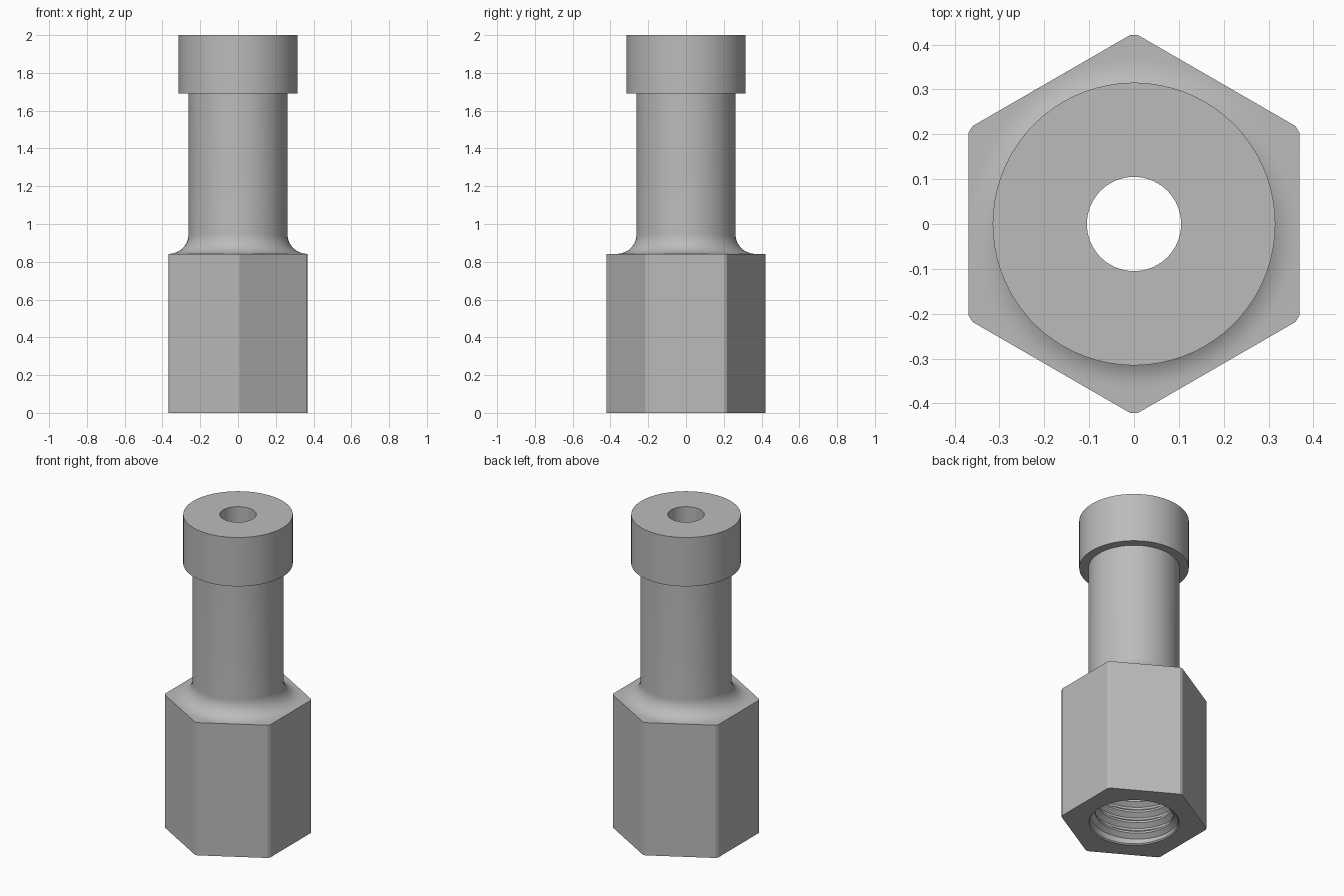
import bpy, bmesh
from math import sin, cos, pi, radians, acos, degrees

if "Cube" in bpy.data.objects:
    bpy.data.objects.remove(bpy.data.objects["Cube"], do_unlink=True)

steel = bpy.data.materials.new("plain_grey_metal")
steel.use_nodes = True
grey = (0.5, 0.5, 0.5, 1)
steel.diffuse_color = grey
steel.node_tree.nodes["Principled BSDF"].inputs["Base Color"].default_value = grey

FLAT, CORNER = 0.369, 0.421          # hexagon flat and blunted corner radii
BORE, MOUTH, CREST, WALL = 0.105, 0.26, 0.224, 0.253
SHOULDER, NECK, FILLET = 0.842, 0.262, 0.104
PITCH, DEPTH = 0.07, 0.64


def loft(name, rings, closed):
    """Skin equal-length rings of points; closed joins the last ring to the first."""
    bm = bmesh.new()
    loops = [[bm.verts.new(p) for p in ring] for ring in rings]
    pairs = list(zip(loops, loops[1:]))
    if closed:
        pairs.append((loops[-1], loops[0]))
    else:
        bm.faces.new(loops[0])
        bm.faces.new(loops[-1])
    n = len(loops[0])
    for a, b in pairs:
        for i in range(n):
            j = (i + 1) % n
            bm.faces.new((a[i], a[j], b[j], b[i]))
    bmesh.ops.recalc_face_normals(bm, faces=bm.faces)
    mesh = bpy.data.meshes.new(name)
    bm.to_mesh(mesh)
    bm.free()
    mesh.materials.append(steel)
    obj = bpy.data.objects.new(name, mesh)
    bpy.context.collection.objects.link(obj)
    bpy.ops.object.select_all(action='DESELECT')
    obj.select_set(True)
    bpy.context.view_layer.objects.active = obj
    bpy.ops.object.shade_smooth_by_angle(angle=radians(25))
    return obj


# Angles shared by every ring, with extra points at the blunted hexagon corners
edge = degrees(acos(FLAT / CORNER))
offsets = [-30] + [edge * k / 6 for k in range(-6, 7)]
angles = [radians(60 * side + o) for side in range(6) for o in offsets]


def hex_radius(a):
    local = (a + pi / 6) % (pi / 3) - pi / 6
    return min(FLAT / cos(local), CORNER)


def ring(radius, z):
    pts = []
    for a in angles:
        r = hex_radius(a) if radius == "hex" else radius
        pts.append((r * cos(a), r * sin(a), z))
    return pts


# Adapter body: hexagon, filleted neck, collar, through bore and tapped hole
fillet = []
for k in range(13):
    t = pi / 2 * k / 12
    fillet.append((NECK + FILLET * (1 - sin(t)), SHOULDER + FILLET * (1 - cos(t))))
profile = [("hex", 0), ("hex", SHOULDER)] + fillet + [
    (NECK, 1.69), (0.315, 1.69), (0.315, 2),
    (BORE, 2), (BORE, DEPTH + 0.07),
    (WALL, DEPTH), (WALL, MOUTH - WALL), (MOUTH, 0)]
loft("adapter_body", [ring(r, z) for r, z in profile], True)

# Internal thread: a ridge swept along a helix and trimmed by the mouth chamfer
section = [(WALL + 0.005, -0.46), (CREST, -0.09), (CREST, 0.09), (WALL + 0.005, 0.46)]
STEPS = 64
turns = int(DEPTH / PITCH - 0.5)
helix = []
for k in range(turns * STEPS + 1):
    a = 2 * pi * k / STEPS
    pts = []
    for r, dz in section:
        z = max(0.002, PITCH * (k / STEPS + 0.3 + dz))
        r = max(r, MOUTH - z)
        pts.append((r * cos(a), r * sin(a), z))
    helix.append(pts)
loft("internal_thread", helix, False)
